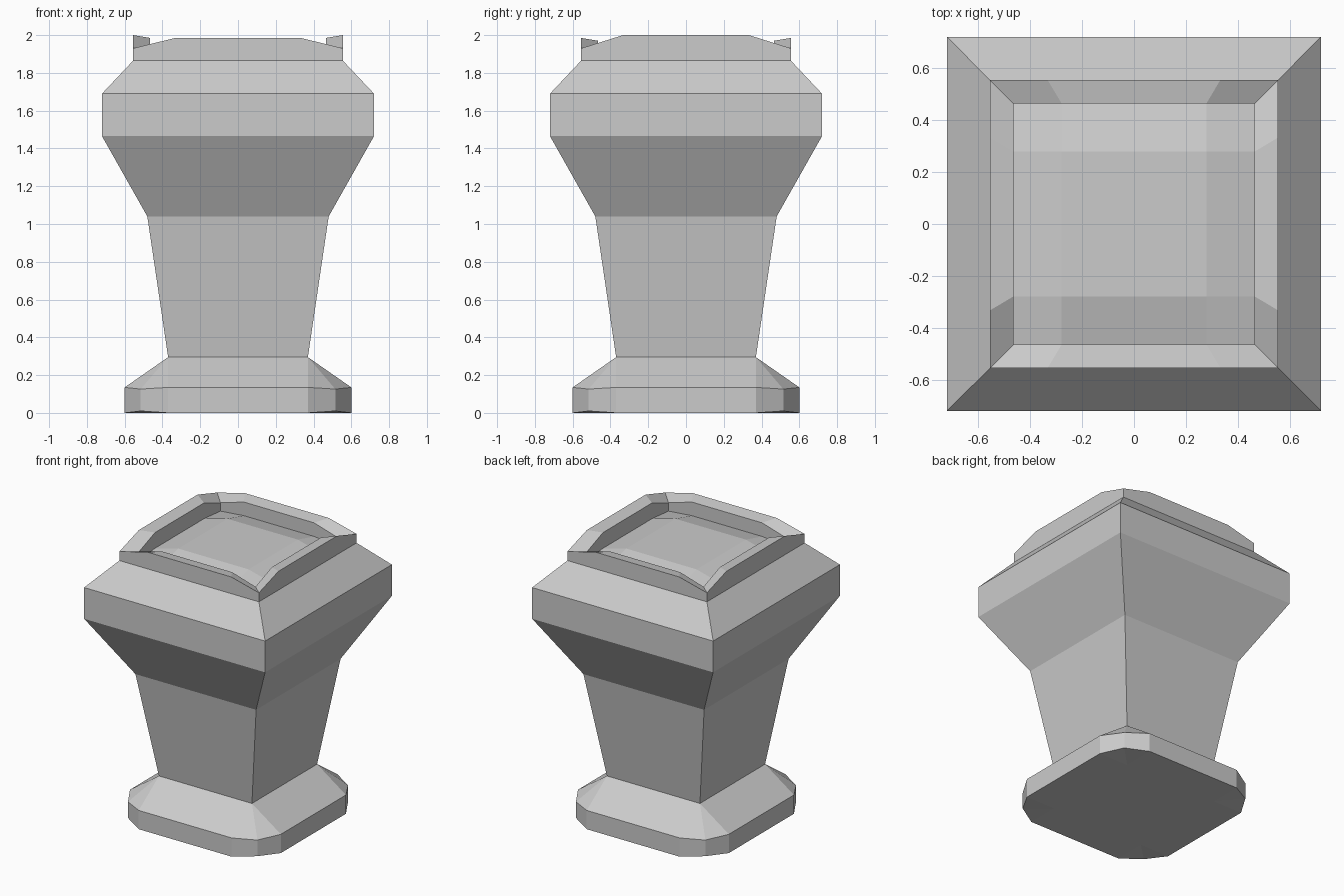
import bpy, bmesh

cube = bpy.data.objects.get("Cube")
if cube:
    bpy.data.objects.remove(cube, do_unlink=True)

stone = bpy.data.materials.new("grey_stone")
stone.use_nodes = True
colour = (0.6, 0.6, 0.6, 1)
stone.diffuse_color = colour
stone.node_tree.nodes["Principled BSDF"].inputs["Base Color"].default_value = colour


def finish(name, bm):
    """Weld, orient and link a part."""
    bmesh.ops.remove_doubles(bm, verts=bm.verts, dist=0.0005)
    bmesh.ops.recalc_face_normals(bm, faces=bm.faces)
    mesh = bpy.data.meshes.new(name)
    bm.to_mesh(mesh)
    bm.free()
    mesh.materials.append(stone)
    obj = bpy.data.objects.new(name, mesh)
    bpy.context.collection.objects.link(obj)


def square(r, z):
    return [(r, r, z), (-r, r, z), (-r, -r, z), (r, -r, z)]


def turn(points):
    """Repeat one corner's points around the four corners."""
    ring = []
    for _ in range(4):
        ring += points
        points = [(-y, x, z) for x, y, z in points]
    return ring


def loft(name, rings, cap_start=False, cap_end=False):
    bm = bmesh.new()
    loops = [[bm.verts.new(p) for p in ring] for ring in rings]
    n = len(loops[0])
    for a, b in zip(loops, loops[1:]):
        for i in range(n):
            j = (i + 1) % n
            bm.faces.new((a[i], a[j], b[j], b[i]))
    if cap_start:
        bm.faces.new(loops[0])
    if cap_end:
        bm.faces.new(loops[-1])
    finish(name, bm)


# Foot: rounded-corner plinth flaring up to the square stem
def foot_ring(z, corner_z):
    return turn([(0.6, 0.37, z), (0.515, 0.515, corner_z), (0.37, 0.6, z)])


def square_foot_ring(z):
    return turn([(0.37, 0.37, z)] * 3)


loft("foot", [square_foot_ring(0), foot_ring(0, 0.01), foot_ring(0.135, 0.126),
              square_foot_ring(0.295)], cap_start=True)

# Stem and bowl: square profile
profile = [(0.37, 0.295), (0.48, 1.04), (0.72, 1.465), (0.72, 1.69), (0.555, 1.865)]
loft("stem_and_bowl", [square(r, z) for r, z in profile])


# Rim: each side rises from the corners to a flat middle
def rim_ring(r, corner_z, side_z, front_z):
    m = r * 0.6
    ring = turn([(r, m, 0), (r, r, 0), (m, r, 0)])
    heights = {True: side_z, False: front_z}
    return [(x, y, corner_z if abs(abs(x) - abs(y)) < 0.01 else heights[abs(x) > abs(y)])
            for x, y, _ in ring]


loft("rim", [rim_ring(0.555, 1.865, 1.865, 1.865), rim_ring(0.555, 1.93, 2.0, 1.985),
             rim_ring(0.465, 1.915, 1.985, 1.97), rim_ring(0.465, 1.85, 1.85, 1.85)])

# Filling: shallow mound with a flat middle and low corners
bm = bmesh.new()
steps = (-0.465, -0.28, 0.28, 0.465)
level = (1.92, 1.872, 1.855)
grid = [[bm.verts.new((x, y, level[(abs(x) > 0.4) + (abs(y) > 0.4)])) for x in steps]
        for y in steps]
for i in range(3):
    for j in range(3):
        bm.faces.new((grid[i][j], grid[i][j + 1], grid[i + 1][j + 1], grid[i + 1][j]))
finish("filling", bm)
